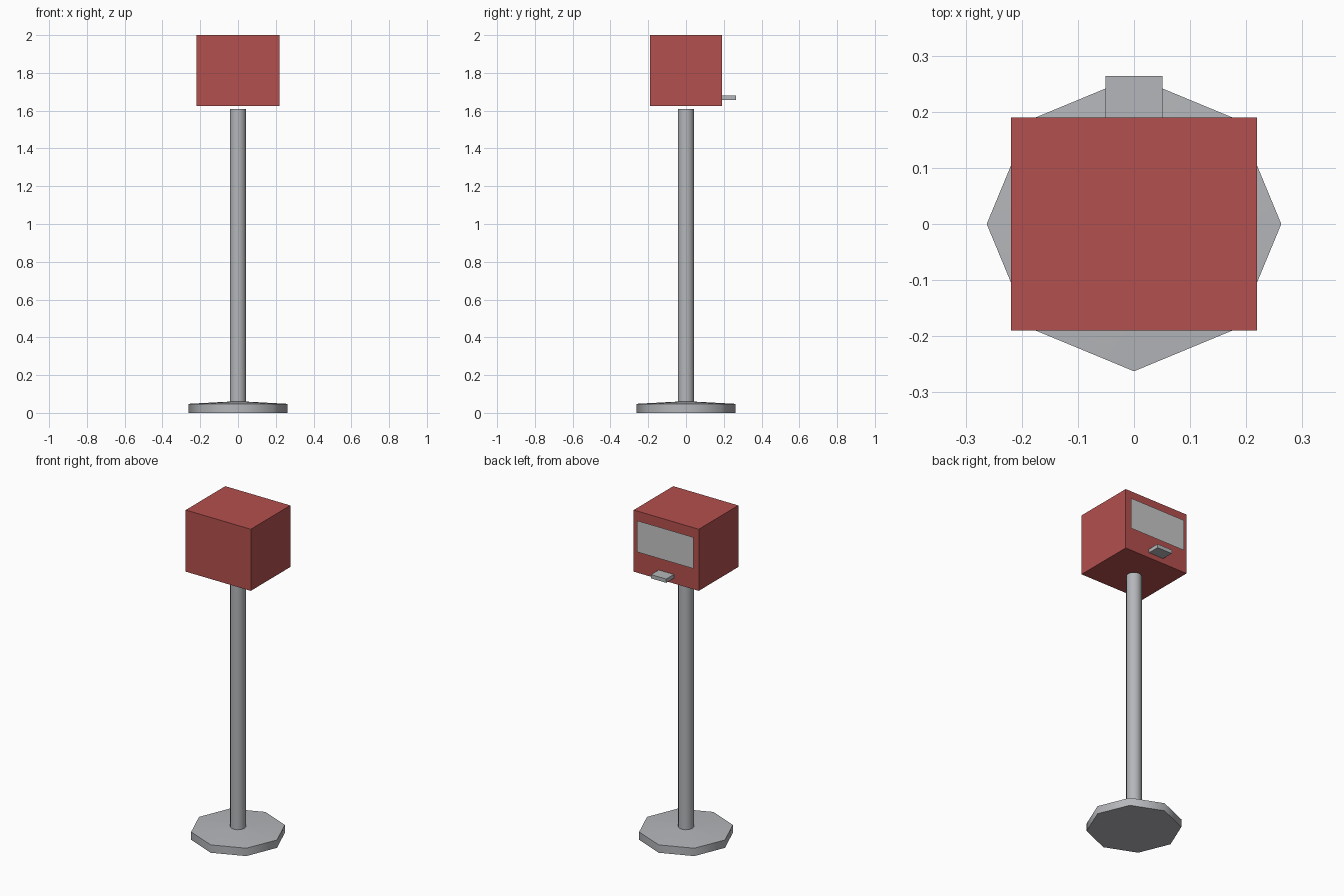
import bpy, bmesh, math
from mathutils import Matrix, Vector

cube = bpy.data.objects.get("Cube")
if cube:
    bpy.data.objects.remove(cube, do_unlink=True)


def material(name, rgb):
    m = bpy.data.materials.new(name)
    m.use_nodes = True
    m.diffuse_color = (*rgb, 1)
    m.node_tree.nodes["Principled BSDF"].inputs["Base Color"].default_value = (*rgb, 1)
    return m


RED = material("red paint", (0.45, 0.08, 0.075))
GREY = material("grey metal", (0.46, 0.47, 0.49))
PALE = material("pale panel", (0.57, 0.57, 0.57))


def finish(name, bm, mat, smooth_angle=None):
    mesh = bpy.data.meshes.new(name)
    bm.to_mesh(mesh)
    bm.free()
    mesh.materials.append(mat)
    obj = bpy.data.objects.new(name, mesh)
    bpy.context.collection.objects.link(obj)
    if smooth_angle:
        bpy.ops.object.select_all(action='DESELECT')
        obj.select_set(True)
        bpy.context.view_layer.objects.active = obj
        bpy.ops.object.shade_smooth_by_angle(angle=math.radians(smooth_angle))
    return obj


def box(name, low, high, mat):
    low, high = Vector(low), Vector(high)
    bm = bmesh.new()
    bmesh.ops.create_cube(bm, size=1, matrix=Matrix.Translation((low + high) / 2)
                          @ Matrix.Diagonal((*(high - low), 1)))
    return finish(name, bm, mat)


def lathe(name, profile, sides, mat, smooth_angle):
    """Stack rings given as (radius, height) and cap both ends."""
    bm = bmesh.new()
    rings = [[bm.verts.new((r * math.cos(math.tau * i / sides),
                            r * math.sin(math.tau * i / sides), z))
              for i in range(sides)] for r, z in profile]
    for a, b in zip(rings, rings[1:]):
        for i in range(sides):
            j = (i + 1) % sides
            bm.faces.new((a[i], a[j], b[j], b[i]))
    bm.faces.new(rings[0][::-1])
    bm.faces.new(rings[-1])
    return finish(name, bm, mat, smooth_angle)


# Octagonal foot with a gently sloped top
lathe("base", [(0.2625, 0), (0.2625, 0.048), (0.04, 0.06)], 8, GREY, 50)

# Round pole, stopping just short of the housing
lathe("pole", [(0.043, 0.05), (0.043, 1.61)], 24, GREY, 40)

# Housing
box("housing", (-0.219, -0.19, 1.625), (0.219, 0.19, 2.0), RED)

# Small shelf at the back
box("back_shelf", (-0.051, 0.18, 1.657), (0.051, 0.2635, 1.68), GREY)

# Thin panel floating just off the back face
bm = bmesh.new()
corners = [(0.19, 1.757), (-0.19, 1.757), (-0.19, 1.948), (0.19, 1.948)]
bm.faces.new([bm.verts.new((x, 0.201, z)) for x, z in corners])
finish("back_panel", bm, PALE)
